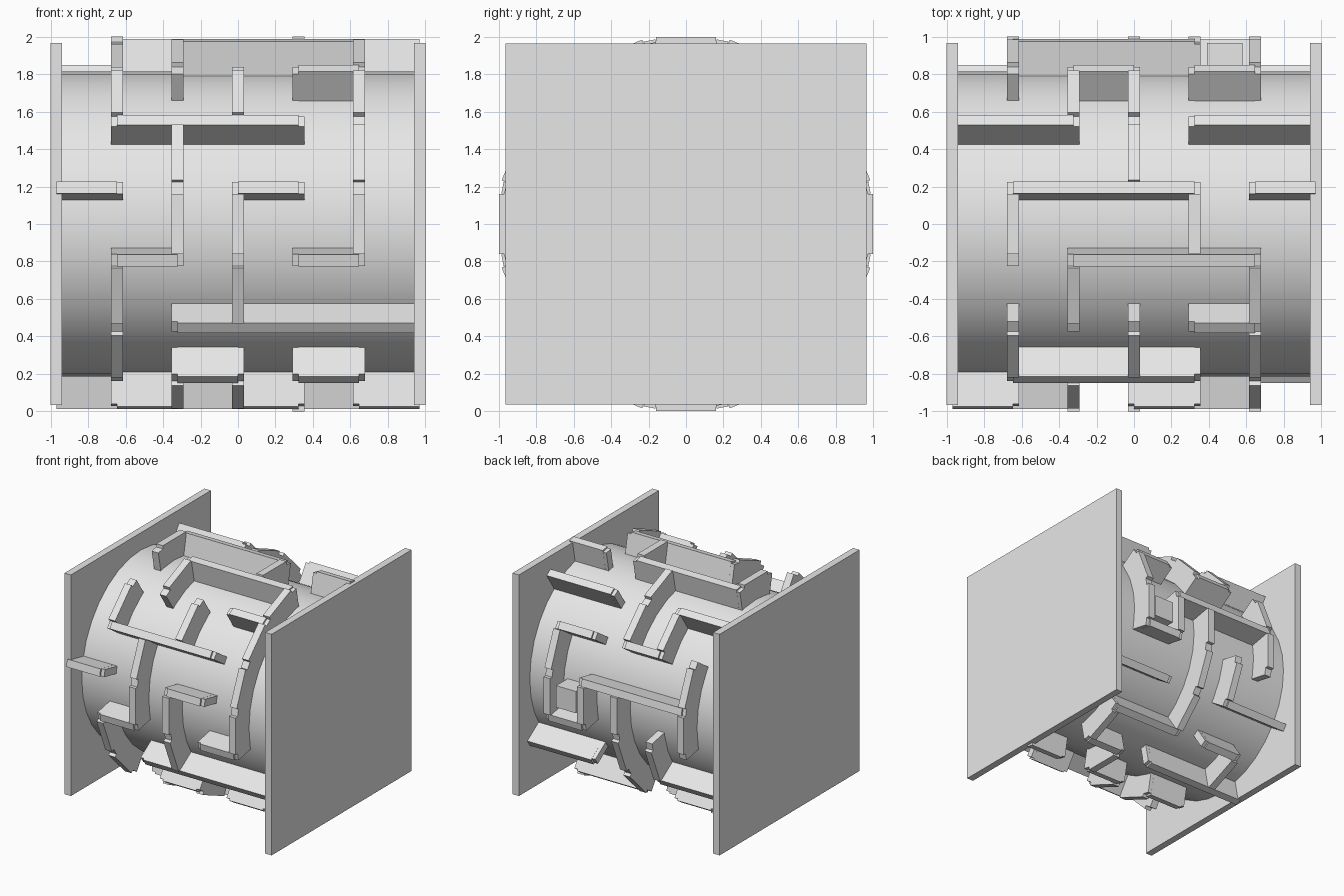
import bpy, math
from mathutils import Matrix, Vector

cube = bpy.data.objects.get("Cube")
if cube:
    bpy.data.objects.remove(cube)

grey = bpy.data.materials.new("light_grey")
grey.use_nodes = True
grey.diffuse_color = (0.8, 0.8, 0.8, 1)
grey.node_tree.nodes["Principled BSDF"].inputs["Base Color"].default_value = (0.8, 0.8, 0.8, 1)

STEP = 360 / 16          # angle of one maze row
COL = 1.935 / 6          # width of one maze column
T = 0.064                # wall thickness
INNER = 0.76             # walls start inside the drum


def finish(name):
    ob = bpy.context.object
    ob.name = name
    ob.data.materials.append(grey)
    return ob


def box(name, size, matrix):
    bpy.ops.mesh.primitive_cube_add(size=1)
    ob = finish(name)
    ob.data.transform(matrix @ Matrix.Diagonal((*size, 1)))
    return ob


def on_drum(name, x, angle, length, width, top):
    """Box standing on the drum; angle runs from the top towards the front."""
    turn = Matrix.Rotation(math.radians(angle), 4, "X")
    place = Matrix.Translation((0, 0, 1)) @ turn
    place = place @ Matrix.Translation((x, 0, (INNER + top) / 2))
    return box(name, (length, width, top - INNER), place)


def column_x(i):
    return (i - 3) * COL


# Drum and square end plates
bpy.ops.mesh.primitive_cylinder_add(vertices=32, radius=0.815, depth=1.9,
                                    location=(0, 0, 1), rotation=(0, math.pi / 2, 0))
finish("drum")
bpy.ops.object.shade_smooth_by_angle(angle=math.radians(40))
for side, name in ((-1, "right_plate"), (1, "left_plate")):
    box(name, (0.062, 1.93, 1.93), Matrix.Translation((side * 0.969, 0, 1)))

# Straight walls: for each row line, the columns they cover
straight = ["234", "4", "123", "03", "14", "2345", "24", "135",
            "0124", "134", "0145", "4", "123", "24", "0145", "1235"]
# Ring walls: for each row, the column lines they stand on
rings = ["14", "25", "135", "25", "235", "13", "1", "23",
         "4", "15", "3", "23", "1345", "15", "23", "3"]

posts = set()
for row, cols in enumerate(straight):
    for c in map(int, cols):
        x = (column_x(c) + column_x(c + 1)) / 2
        on_drum("straight_wall", x, (row + 0.5) * STEP, COL, T, 1.0)
        posts |= {(row, c), (row, c + 1)}

for row, lines in enumerate(rings):
    for c in map(int, lines):
        on_drum("ring_wall", column_x(c), row * STEP, T, 0.32, 1.0)
        posts |= {((row - 1) % 16, c), (row, c)}

# Corner posts wherever walls end or meet
for row, c in sorted(posts):
    if 0 < c < 6:
        on_drum("corner_post", column_x(c), (row + 0.5) * STEP, T, T * 0.98, 0.985)

# Goal block inside its cell at the back
on_drum("goal_block", column_x(4.5), 12 * STEP, 0.19, 0.19, 0.965)
